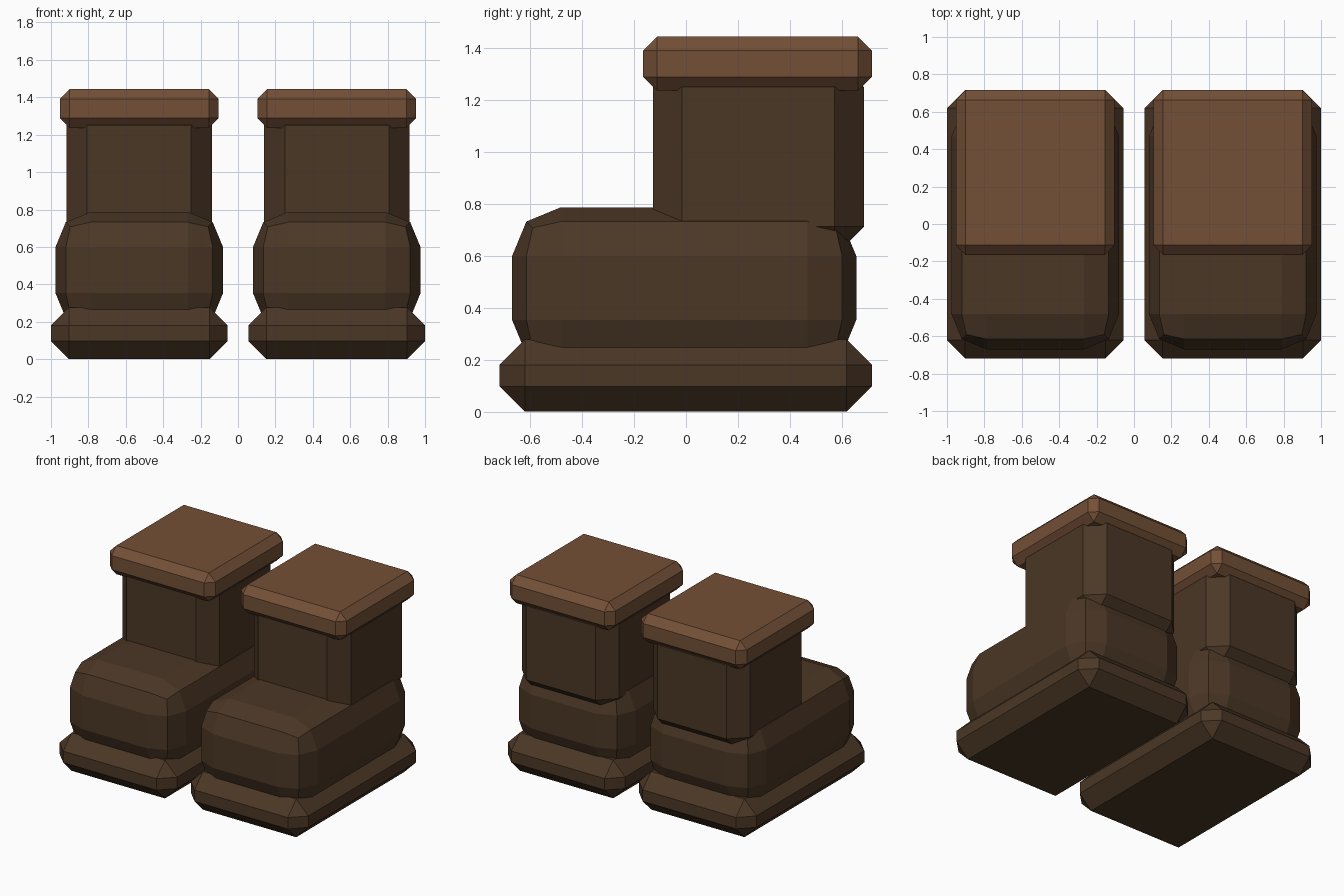
import bpy
import bmesh

if "Cube" in bpy.data.objects:
    bpy.data.objects.remove(bpy.data.objects["Cube"])


def material(name, rgb):
    m = bpy.data.materials.new(name)
    m.diffuse_color = (*rgb, 1.0)
    m.use_nodes = True
    m.node_tree.nodes["Principled BSDF"].inputs["Base Color"].default_value = m.diffuse_color
    return m


dark_leather = material("dark brown leather", (0.070, 0.038, 0.019))
light_cuff = material("light brown cuff", (0.172, 0.079, 0.037))


def bevelled_box(name, x, y, z, bevel, segments, mat):
    """Box spanning the given (min, max) ranges with all edges bevelled."""
    mesh = bpy.data.meshes.new(name)
    bm = bmesh.new()
    bmesh.ops.create_cube(bm, size=1.0)
    for v in bm.verts:
        for i, (lo, hi) in enumerate((x, y, z)):
            v.co[i] = lo if v.co[i] < 0 else hi
    bm.to_mesh(mesh)
    bm.free()
    mesh.materials.append(mat)
    ob = bpy.data.objects.new(name, mesh)
    bpy.context.collection.objects.link(ob)
    mod = ob.modifiers.new("Bevel", 'BEVEL')
    mod.width = bevel
    mod.segments = segments
    mod.limit_method = 'NONE'
    return ob


# part: half width, y range, z range, bevel, segments, material
PARTS = {
    "sole": (0.472, (-0.718, 0.716), (0.0, 0.277), 0.097, 1, dark_leather),
    "foot": (0.448, (-0.670, 0.656), (0.165, 0.787), 0.188, 2, dark_leather),
    "shaft": (0.390, (-0.127, 0.685), (0.600, 1.362), 0.112, 1, dark_leather),
    "cuff": (0.425, (-0.165, 0.716), (1.236, 1.444), 0.053, 1, light_cuff),
}

# A matching pair of boots either side of the centre
for side, cx in (("right", -0.528), ("left", 0.528)):
    for part, (half, y, z, bevel, segments, mat) in PARTS.items():
        bevelled_box(f"{side}_boot_{part}", (cx - half, cx + half),
                     y, z, bevel, segments, mat)
